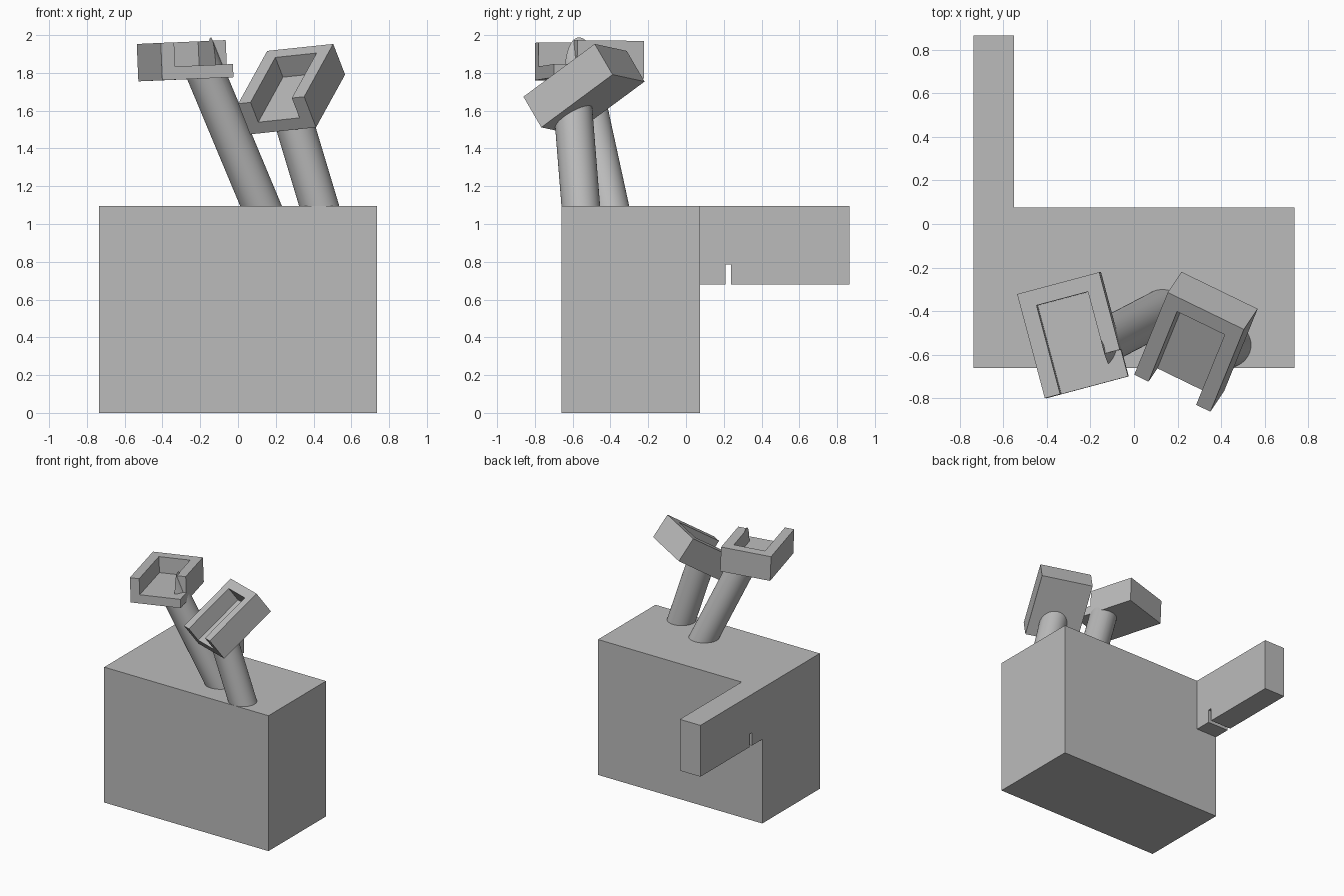
import bpy, bmesh, math
from mathutils import Matrix, Vector

default = bpy.data.objects.get("Cube")
if default:
    bpy.data.objects.remove(default, do_unlink=True)

grey = bpy.data.materials.new("plain_grey")
grey.use_nodes = True
colour = (0.5, 0.5, 0.5, 1)
grey.diffuse_color = colour
grey.node_tree.nodes["Principled BSDF"].inputs["Base Color"].default_value = colour


def finish(bm, name):
    bmesh.ops.recalc_face_normals(bm, faces=bm.faces[:])
    mesh = bpy.data.meshes.new(name)
    bm.to_mesh(mesh)
    bm.free()
    mesh.materials.append(grey)
    obj = bpy.data.objects.new(name, mesh)
    bpy.context.collection.objects.link(obj)
    return obj


def prism(name, outline, low, high, frame=Matrix()):
    """Extrude a plan outline between two local heights, then place it."""
    bm = bmesh.new()
    face = bm.faces.new([bm.verts.new((x, y, low)) for x, y in outline])
    top = bmesh.ops.extrude_face_region(bm, geom=[face])["geom"]
    verts = [v for v in top if isinstance(v, bmesh.types.BMVert)]
    bmesh.ops.translate(bm, verts=verts, vec=(0, 0, high - low))
    bm.transform(frame)
    return finish(bm, name)


def rect(x0, x1, y0, y1):
    return [(x0, y0), (x1, y0), (x1, y1), (x0, y1)]


def rod(name, start, end, radius, frame=Matrix()):
    start, end = frame @ Vector(start), frame @ Vector(end)
    axis = end - start
    bm = bmesh.new()
    bmesh.ops.create_cone(bm, cap_ends=True, segments=64, radius1=radius,
                          radius2=radius, depth=axis.length)
    turn = axis.to_track_quat("Z", "Y").to_matrix().to_4x4()
    bm.transform(Matrix.Translation((start + end) / 2) @ turn)
    return finish(bm, name)


def activate(obj):
    bpy.ops.object.select_all(action="DESELECT")
    obj.select_set(True)
    bpy.context.view_layer.objects.active = obj


def cut(obj, cutter):
    activate(obj)
    mod = obj.modifiers.new("cut", "BOOLEAN")
    mod.operation, mod.solver, mod.object = "DIFFERENCE", "EXACT", cutter
    bpy.ops.object.modifier_apply(modifier=mod.name)
    bpy.data.objects.remove(cutter, do_unlink=True)


def smooth(obj):
    activate(obj)
    bpy.ops.object.shade_smooth_by_angle(angle=math.radians(30))


# Bracket dimensions
HALF_W, HALF_L, HALF_H, WALL = 0.195, 0.247, 0.099, 0.073
FLOOR = -HALF_H + 0.07
INNER, BACK, FAR = HALF_W - WALL, HALF_L - WALL, 0.4


def holder(side, centre, across, along, base, lean, top_z, notch):
    """Open-fronted bracket on a leaning round post."""
    ex = Vector(across).normalized()
    ez = ex.cross(Vector(along)).normalized()
    ey = ez.cross(ex)
    frame = Matrix.Translation(centre) @ Matrix((ex, ey, ez)).transposed().to_4x4()

    # Bracket with pocket, optional shortened side wall, and pin holes
    bracket = prism(side + "_bracket", rect(-HALF_W, HALF_W, -HALF_L, HALF_L),
                    -HALF_H, HALF_H, frame)
    pocket = rect(-INNER, INNER, -FAR, BACK)
    outline = pocket
    if notch:
        end = HALF_L - 0.367
        outline = [(-INNER, -FAR), (FAR, -FAR), (FAR, end),
                   (INNER, end), (INNER, BACK), (-INNER, BACK)]
    cut(bracket, prism("pocket_cutter", outline, FLOOR, FAR, frame))
    hole_y, hole_z = HALF_L - 0.135, (FLOOR + HALF_H) / 2
    cut(bracket, rod("pin_cutter", (-FAR, hole_y, hole_z),
                     (FAR, hole_y, hole_z), 0.034, frame))
    smooth(bracket)

    # Post, trimmed by the pocket
    base, lean = Vector(base), Vector(lean)
    post = rod(side + "_post", base - lean * 0.1,
               base + lean * (top_z - base.z), 0.102)
    cut(post, prism("post_cutter", pocket, FLOOR, FAR, frame))
    smooth(post)


# Main block
prism("main_block", rect(-0.735, 0.735, -0.66, 0.075), 0, 1.095)

# Rear arm with a slot underneath, profile in the side plane
side_plane = Matrix(((0, 0, 1, 0), (1, 0, 0, 0), (0, 1, 0, 0), (0, 0, 0, 1)))
prism("rear_arm", [(0.075, 0.68), (0.208, 0.68), (0.208, 0.785), (0.239, 0.785),
                   (0.239, 0.68), (0.865, 0.68), (0.865, 1.095), (0.075, 1.095)],
      -0.735, -0.55, side_plane)

# Two holders
holder("right", (-0.28, -0.51, 1.865), (0.375, 0.10, 0.016), (-0.13, 0.48, -0.006),
       (0.122, -0.405, 1.095), (-0.418, -0.218, 1), 1.98, True)
holder("left", (0.284, -0.54, 1.714), (0.35, -0.17, 0.037), (0.154, 0.373, 0.277),
       (0.43, -0.557, 1.095), (-0.30, -0.08, 1), 1.72, False)
